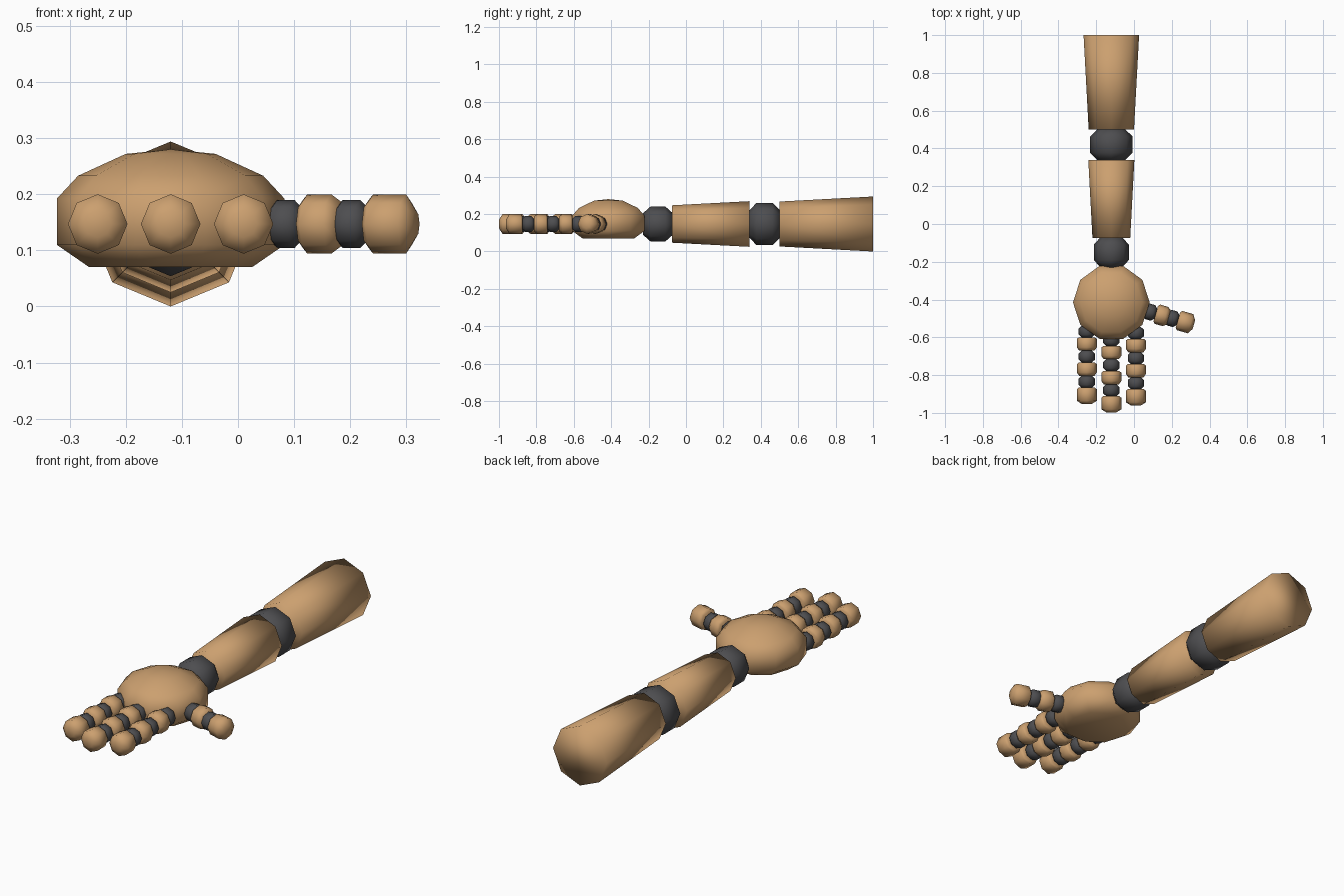
import bpy, bmesh, math
from mathutils import Vector, Matrix

cube = bpy.data.objects.get("Cube")
if cube:
    bpy.data.objects.remove(cube, do_unlink=True)


def material(name, colour):
    m = bpy.data.materials.new(name)
    m.use_nodes = True
    m.diffuse_color = colour
    m.node_tree.nodes["Principled BSDF"].inputs["Base Color"].default_value = colour
    return m


WOOD = material("tan wood", (0.60, 0.35, 0.16, 1))
DARK = material("dark grey joint", (0.075, 0.075, 0.08, 1))
AXIS_X, AXIS_Z = -0.12, 0.147
FORWARD = Vector((0, -1, 0))


def lathe(name, profile, origin, direction, mat, sides=8):
    """Spin (radius, distance) points about a direction; radius 0 makes a pole."""
    bm = bmesh.new()
    rings = []
    for r, d in profile:
        count = sides if r > 0 else 1
        rings.append([bm.verts.new((r * math.cos(math.tau * i / sides),
                                    r * math.sin(math.tau * i / sides), d))
                      for i in range(count)])
    for a, b in zip(rings, rings[1:]):
        for i in range(sides):
            j = (i + 1) % sides
            quad = [a[i % len(a)], a[j % len(a)], b[j % len(b)], b[i % len(b)]]
            bm.faces.new(list(dict.fromkeys(quad)))
    for ring in (rings[0], rings[-1]):
        if len(ring) > 1:
            bm.faces.new(ring)
    bmesh.ops.recalc_face_normals(bm, faces=bm.faces)
    for f in bm.faces:
        f.smooth = True
    mesh = bpy.data.meshes.new(name)
    bm.to_mesh(mesh)
    bm.free()
    mesh.materials.append(mat)
    obj = bpy.data.objects.new(name, mesh)
    bpy.context.collection.objects.link(obj)
    turn = Vector(direction).to_track_quat('Z', 'Y').to_matrix().to_4x4()
    obj.matrix_world = Matrix.Translation(origin) @ turn
    return obj


def joint(name, origin, direction, radius, half):
    """Faceted ball between two limbs."""
    profile = [(radius * 0.62, -half), (radius, -half * 0.5),
               (radius, half * 0.5), (radius * 0.62, half)]
    lathe(name, profile, origin, direction, DARK)


def digit(name, start, direction, bones):
    """Chain of joints and rounded bones; the last bone is the tip."""
    r, pitch = 0.053, 0.133
    if bones == 2:
        pitch = 0.122
    for k in range(bones):
        p = start + direction * pitch * k
        tip = k == bones - 1
        joint(f"{name}_joint_{k + 1}", p - direction * 0.031, direction, 0.043, 0.032)
        length = 0.088 if tip else 0.071
        end = 0.024 if tip else 0.04
        profile = [(0.042, 0), (r, 0.009), (r, length - 0.018), (end, length)]
        lathe(f"{name}_{'tip' if tip else 'bone_' + str(k + 1)}",
              profile, p, direction, WOOD)


# Arm
arm_origin = (AXIS_X, 0, AXIS_Z)
lathe("upper_arm", [(0.147, -1.0), (0.12, -0.5)], arm_origin, FORWARD, WOOD)
joint("elbow", (AXIS_X, 0.42, AXIS_Z), FORWARD, 0.113, 0.085)
lathe("forearm", [(0.122, -0.34), (0.10, 0.075)], arm_origin, FORWARD, WOOD)
joint("wrist", (AXIS_X, -0.15, AXIS_Z), FORWARD, 0.093, 0.08)

# Palm
lathe("palm", [(0.145, 0.07), (0.203, 0.11), (0.203, 0.192), (0.165, 0.233),
               (0.08, 0.272), (0, 0.28)],
      (AXIS_X, -0.415, 0), (0, 0, 1), WOOD, sides=10)

# Fingers and thumb
for label, x, y in (("right_finger", -0.25, -0.6), ("middle_finger", -0.12, -0.645),
                    ("left_finger", 0.01, -0.608)):
    digit(label, Vector((x, y, AXIS_Z)), FORWARD, 3)
slant = math.radians(-16)
digit("thumb", Vector((0.115, -0.475, AXIS_Z)),
      Vector((math.cos(slant), math.sin(slant), 0)), 2)
